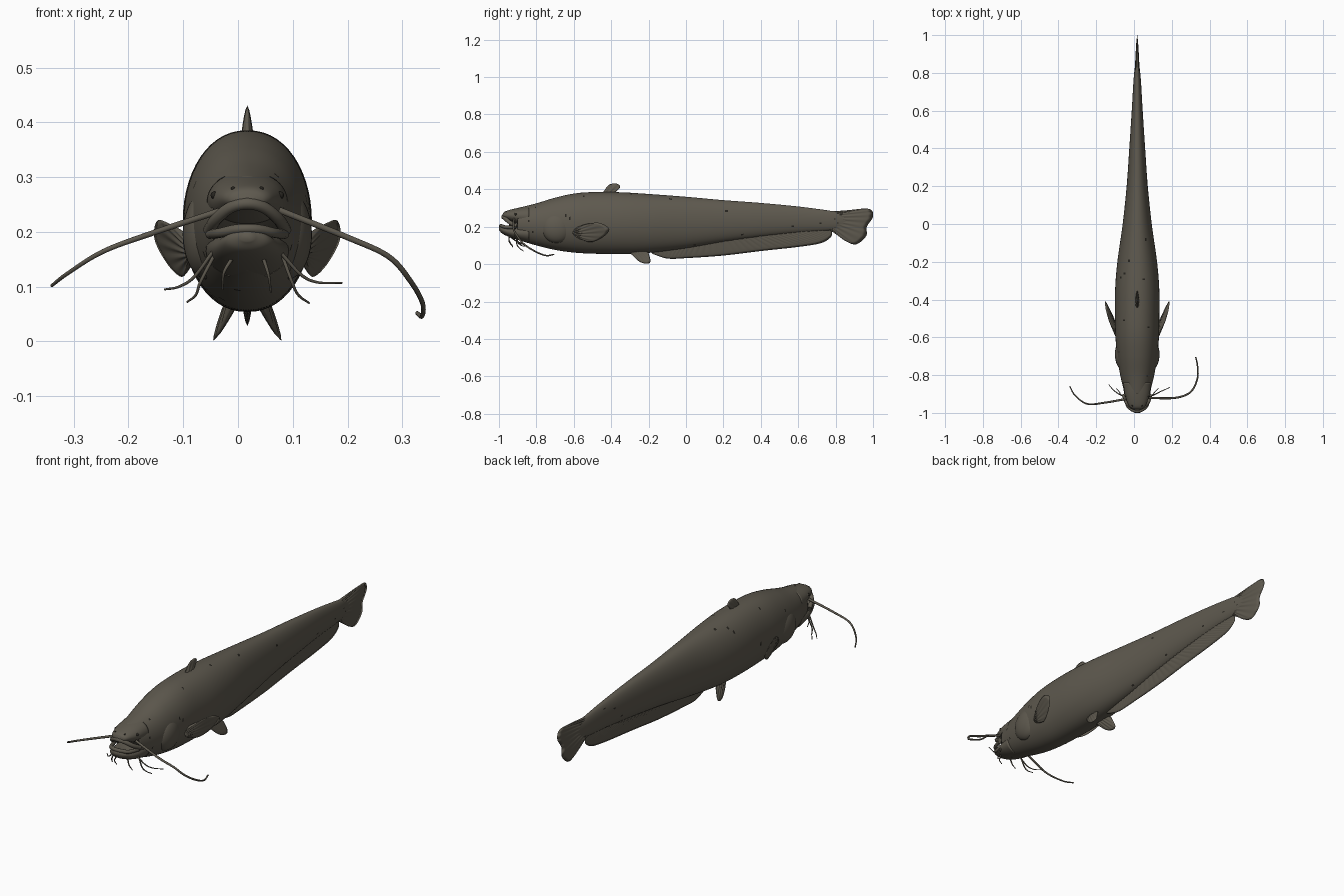
import bpy, bmesh, math, random
from mathutils import Vector

random.seed(4)
if "Cube" in bpy.data.objects:
    bpy.data.objects.remove(bpy.data.objects["Cube"])

CX = 0.017  # the fish's own middle plane


def material(name, rgb):
    m = bpy.data.materials.new(name)
    m.use_nodes = True
    m.diffuse_color = (*rgb, 1)
    bsdf = m.node_tree.nodes["Principled BSDF"]
    bsdf.inputs["Base Color"].default_value = (*rgb, 1)
    bsdf.inputs["Roughness"].default_value = 0.7
    return m


SKIN = material("olive grey skin", (0.112, 0.1, 0.077))
DARK = material("dark speckle", (0.02, 0.018, 0.014))


def smooth(points, n):
    """Sample n + 1 tuples along a Catmull-Rom spline."""
    p = [Vector(q) for q in points]
    p = [p[0] * 2 - p[1]] + p + [p[-1] * 2 - p[-2]]
    out = []
    for i in range(n + 1):
        f = i / n * (len(points) - 1)
        k = min(int(f), len(points) - 2)
        t = f - k
        a, b, c, d = p[k:k + 4]
        out.append((b * 2 + (c - a) * t + (a * 2 - b * 5 + c * 4 - d) * t ** 2
                    + (b * 3 - a - c * 3 + d) * t ** 3) / 2)
    return out


def finish(name, bm):
    bmesh.ops.recalc_face_normals(bm, faces=bm.faces)
    mesh = bpy.data.meshes.new(name)
    bm.to_mesh(mesh)
    bm.free()
    ob = bpy.data.objects.new(name, mesh)
    bpy.context.collection.objects.link(ob)
    mesh.materials.append(SKIN)
    mesh.materials.append(DARK)
    mesh.shade_smooth()
    return ob


def loft(name, stations, rings, sides=56, dark_front=False, speckle=0.0):
    """Oval sections given as (y, top, bottom, half width)."""
    bm = bmesh.new()
    loops = []
    for y, top, bottom, half in smooth(stations, rings):
        mid, tall = (top + bottom) / 2, (top - bottom) / 2
        loop = []
        for i in range(sides):
            a = math.tau * i / sides
            c, s = math.cos(a), math.sin(a)
            x = math.copysign(abs(c) ** 0.92, c) * half
            loop.append(bm.verts.new((CX + x, y, mid + tall * s)))
        loops.append(loop)
    for a, b in zip(loops, loops[1:]):
        for i in range(sides):
            j = (i + 1) % sides
            f = bm.faces.new((a[i], a[j], b[j], b[i]))
            f.material_index = int(random.random() < speckle)
    front = bm.faces.new(loops[0])
    front.material_index = int(dark_front)
    bm.faces.new(loops[-1])
    return finish(name, bm)


def fin(name, base, edge, thick, normal=(1, 0, 0), n=48, rows=8, rays=12):
    """A lens-thin blade between a base line and a free edge."""
    bm = bmesh.new()
    normal = Vector(normal).normalized()
    lines = list(zip(smooth(base, n), smooth(edge, n)))
    for side in (-1, 1):
        grid = []
        for i, (b, e) in enumerate(lines):
            u = i / n
            ripple = 1 + 0.15 * math.cos(math.tau * rays * u)
            col = []
            for r in range(rows + 1):
                s = r / rows
                w = thick / 2 * ripple * (1 - s) ** 0.6 * max(math.sin(math.pi * u), 0) ** 0.4
                col.append(bm.verts.new(b.lerp(e, s) + normal * side * w))
            grid.append(col)
        for a, b in zip(grid, grid[1:]):
            for r in range(rows):
                bm.faces.new((a[r], b[r], b[r + 1], a[r + 1]))
    bmesh.ops.remove_doubles(bm, verts=bm.verts, dist=0.0003)
    return finish(name, bm)


def tube(name, points, radius, tip=1.0, n=28):
    """A round strand that tapers towards its tip."""
    cu = bpy.data.curves.new(name, "CURVE")
    cu.dimensions = "3D"
    cu.bevel_depth = radius
    cu.bevel_resolution = 3
    cu.use_fill_caps = True
    path = smooth(points, n)
    sp = cu.splines.new("POLY")
    sp.points.add(n)
    for i, (pt, q) in enumerate(zip(sp.points, path)):
        pt.co = (*q, 1)
        pt.radius = 1 + (tip - 1) * i / n
    cu.materials.append(SKIN)
    ob = bpy.data.objects.new(name, cu)
    bpy.context.collection.objects.link(ob)
    bpy.ops.object.select_all(action="DESELECT")
    ob.select_set(True)
    bpy.context.view_layer.objects.active = ob
    bpy.ops.object.convert(target="MESH")
    bpy.context.object.data.shade_smooth()


def ball(name, centre, radii, mat):
    bm = bmesh.new()
    bmesh.ops.create_uvsphere(bm, u_segments=32, v_segments=20, radius=1)
    for v in bm.verts:
        v.co = Vector([c + r * q for c, r, q in zip(centre, radii, v.co)])
    for f in bm.faces:
        f.material_index = mat
    return finish(name, bm)


# Body, from the back of the mouth to the tail root
loft("body", [
    (-.90, .30, .13, .066), (-.8, .325, .1, .09), (-.7, .355, .076, .106),
    (-.6, .377, .062, .115), (-.5, .385, .056, .117), (-.35, .384, .054, .117),
    (-.2, .375, .06, .105), (0, .36, .085, .077), (.2, .342, .118, .056),
    (.4, .327, .145, .042), (.6, .308, .167, .029), (.78, .284, .182, .018),
    (.88, .265, .2, .005)], 170, dark_front=True, speckle=0.004)

# Head: snout above and longer jaw below, leaving the mouth open
loft("snout", [(-.84, .31, .2, .074), (-.9, .3, .215, .066), (-.95, .288, .234, .05),
               (-.973, .278, .243, .035), (-.982, .263, .252, .012)], 28)
loft("lower_jaw", [(-.84, .215, .115, .076), (-.9, .205, .13, .069), (-.95, .2, .147, .057),
                   (-.985, .204, .165, .04), (-1, .2, .183, .012)], 28)


def lip(name, half, radius):
    pts = [(CX - x, y, z) for x, y, z in half] + [(CX + x, y, z) for x, y, z in half[-2::-1]]
    tube(name, pts, radius)


lip("upper_lip", [(.07, -.905, .203), (.056, -.943, .224), (.03, -.968, .245), (0, -.977, .252)], .011)
lip("lower_lip", [(.068, -.91, .196), (.05, -.962, .198), (.025, -.984, .204), (0, -.991, .206)], .009)

# Paired parts of the head and belly
for side, word in ((-1, "right"), (1, "left")):
    def at(x, y, z):
        return (CX + side * x, y, z)

    ball(word + "_gill_cover", at(.072, -.69, .195), (.046, .085, .082), 0)
    ball(word + "_eye_rim", at(.054, -.905, .265), (.011, .014, .011), 0)
    ball(word + "_eye", at(.06, -.91, .267), (.007, .008, .007), 1)
    ball(word + "_nostril", at(.026, -.962, .279), (.004, .004, .004), 1)
    fin(word + "_pectoral_fin",
        [at(.1, -.61, .185), at(.1, -.6, .165), at(.1, -.585, .145)],
        [at(.108, -.59, .195), at(.142, -.53, .215), at(.165, -.46, .22), at(.169, -.41, .185),
         at(.145, -.45, .14), at(.12, -.51, .118), at(.105, -.57, .135)],
        .022, (side, -.35, -.4), rays=8)
    fin(word + "_pelvic_fin",
        [at(.025, -.31, .075), at(.027, -.27, .075), at(.03, -.225, .078)],
        [at(.035, -.29, .05), at(.052, -.25, .014), at(.062, -.21, .002), at(.058, -.19, .015),
         at(.042, -.2, .06)], .022, (side, 0, .4), rays=6)

# Fins on the middle plane
fin("dorsal_fin", [(CX, -.45, .375), (CX, -.42, .375), (CX, -.38, .375)],
    [(CX, -.44, .39), (CX, -.41, .425), (CX, -.37, .43), (CX, -.352, .412), (CX, -.375, .385)],
    .02, rays=4)
fin("anal_fin",
    [(CX, -.19, .07), (CX, 0, .105), (CX, .2, .135), (CX, .4, .16), (CX, .6, .182), (CX, .77, .195)],
    [(CX, -.18, .055), (CX, -.1, .03), (CX, 0, .032), (CX, .2, .046), (CX, .4, .07),
     (CX, .6, .092), (CX, .72, .112), (CX, .775, .145), (CX, .78, .18)],
    .03, n=120, rays=40)
fin("tail_fin", [(CX, .75, .284), (CX, .77, .235), (CX, .75, .188)],
    [(CX, .86, .285), (CX, .95, .297), (CX, .992, .288), (CX, .999, .25), (CX, .967, .2),
     (CX, .963, .15), (CX, .91, .106), (CX, .85, .125), (CX, .79, .172)], .026, n=72)

# Long whiskers beside the upper lip
tube("right_long_whisker", [(-.035, -.925, .238), (-.15, -.945, .2), (-.245, -.953, .165),
                            (-.31, -.91, .125), (-.34, -.86, .102)], .006, .5)
tube("left_long_whisker", [(.075, -.92, .24), (.2, -.922, .19), (.275, -.905, .155),
                           (.315, -.87, .11), (.337, -.81, .07), (.336, -.75, .046),
                           (.327, -.705, .052)], .006, .6, 40)

# Short whiskers under the jaw
for i, path in enumerate([
        [(-.045, -.915, .165), (-.08, -.9, .118), (-.108, -.88, .1), (-.134, -.85, .095)],
        [(-.042, -.905, .16), (-.068, -.905, .11), (-.077, -.89, .085), (-.093, -.87, .072)],
        [(-.012, -.945, .15), (-.026, -.945, .125), (-.028, -.925, .095)],
        [(.047, -.945, .15), (.056, -.945, .12), (.06, -.925, .09)],
        [(.078, -.905, .165), (.098, -.905, .11), (.11, -.89, .085), (.13, -.87, .07)],
        [(.08, -.915, .16), (.115, -.9, .122), (.145, -.885, .108), (.19, -.865, .107)]]):
    tube("short_whisker_%d" % (i + 1), path, .0036, .5, 20)
